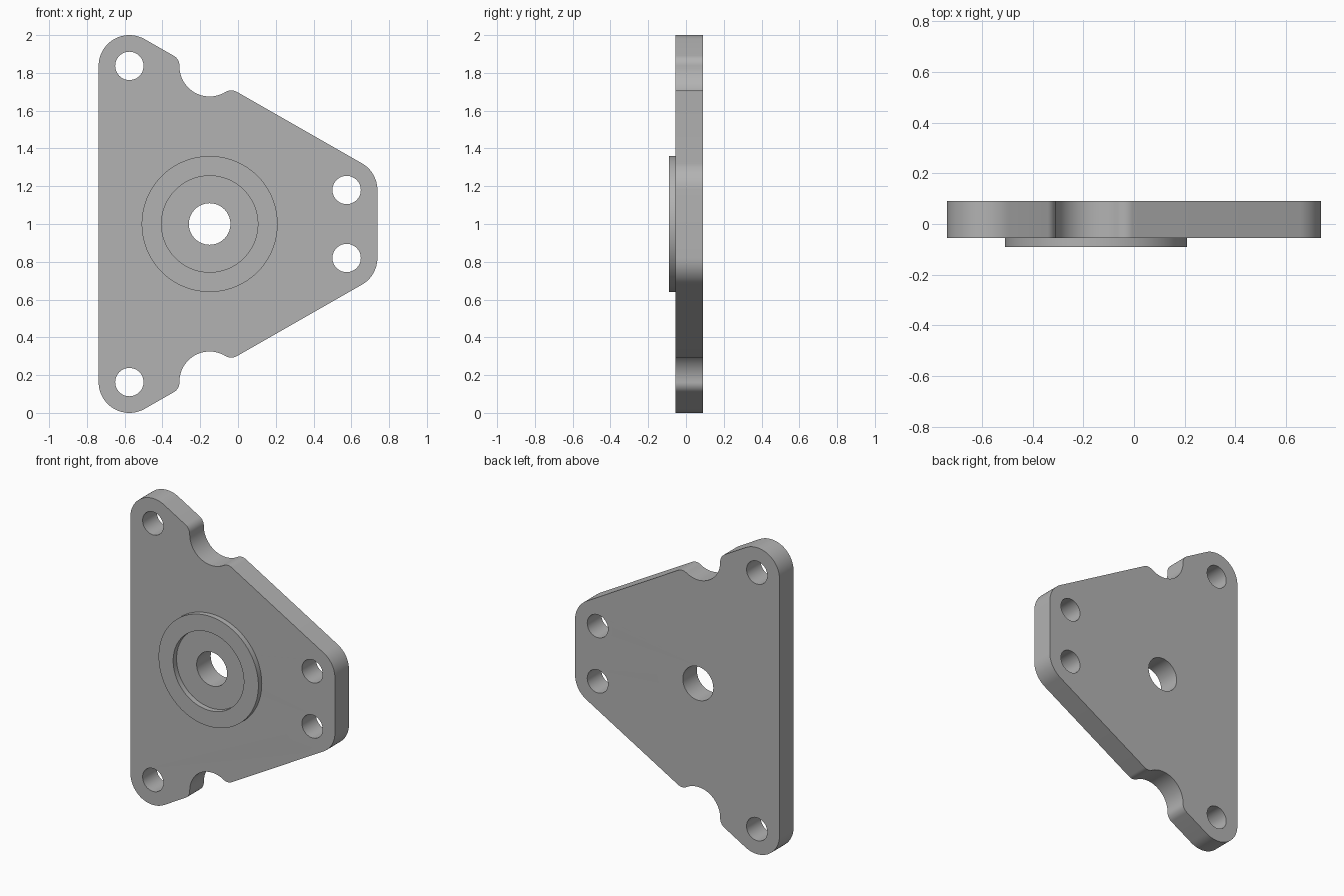
import bpy, bmesh
from math import sin, cos, pi, sqrt, atan2
from mathutils import Vector, Matrix

cube = bpy.data.objects.get("Cube")
if cube:
    bpy.data.objects.remove(cube, do_unlink=True)

grey = bpy.data.materials.new("plain grey")
grey.use_nodes = True
colour = (0.45, 0.45, 0.45, 1)
grey.diffuse_color = colour
grey.node_tree.nodes["Principled BSDF"].inputs["Base Color"].default_value = colour


def arc(centre, radius, start, end, steps=16):
    """Points along an arc, angles in radians."""
    return [Vector(centre) + radius * Vector((cos(a), sin(a)))
            for a in (start + (end - start) * i / steps for i in range(steps + 1))]


def circle(centre, radius, steps=64):
    return arc(centre, radius, 0, 2 * pi, steps)[:-1]


def slab(name, loops, y_front, y_back):
    """Upright slab from an outline and its holes, drawn in x and z."""
    curve = bpy.data.curves.new(name, "CURVE")
    curve.dimensions = "2D"
    curve.fill_mode = "BOTH"
    curve.extrude = (y_back - y_front) / 2
    for loop in loops:
        spline = curve.splines.new("POLY")
        spline.points.add(len(loop) - 1)
        for point, p in zip(spline.points, loop):
            point.co = (p.x, p.y, 0, 1)
        spline.use_cyclic_u = True
    temp = bpy.data.objects.new(name + " profile", curve)
    bpy.context.collection.objects.link(temp)
    bpy.context.view_layer.update()
    mesh = bpy.data.meshes.new_from_object(
        temp.evaluated_get(bpy.context.evaluated_depsgraph_get()))
    bpy.data.objects.remove(temp, do_unlink=True)

    bm = bmesh.new()
    bm.from_mesh(mesh)
    bmesh.ops.remove_doubles(bm, verts=bm.verts, dist=0.0001)
    bm.transform(Matrix.Translation((0, (y_front + y_back) / 2, 0))
                 @ Matrix.Rotation(pi / 2, 4, "X"))
    bmesh.ops.recalc_face_normals(bm, faces=bm.faces)
    bm.to_mesh(mesh)
    bm.free()
    mesh.materials.clear()
    mesh.materials.append(grey)
    obj = bpy.data.objects.new(name, mesh)
    bpy.context.collection.objects.link(obj)
    bpy.ops.object.select_all(action="DESELECT")
    obj.select_set(True)
    bpy.context.view_layer.objects.active = obj
    bpy.ops.object.shade_smooth_by_angle(angle=pi / 6)
    return obj


# Upper half of the outline, measured from the middle height
corner_r, notch_r, fillet_r = 0.163, 0.16, 0.06
far_corner, near_corner = Vector((-0.575, 0.837)), Vector((0.575, 0.18))
along = (near_corner - far_corner).normalized()
outward = Vector((-along.y, along.x))
slope = atan2(outward.y, outward.x)

# Round notch blended into the sloping edge by a fillet on each side
notch = Vector((-0.15, 0.835))
depth = (notch - far_corner).dot(outward) - corner_r
reach = sqrt((notch_r + fillet_r) ** 2 - (fillet_r + depth) ** 2)
foot = notch - outward * (depth + fillet_r)
left_fillet, right_fillet = foot - along * reach, foot + along * reach


def angle_to(a, b):
    return atan2(b.y - a.y, b.x - a.x)


left_a, right_a = angle_to(left_fillet, notch), angle_to(right_fillet, notch)
upper = arc(far_corner, corner_r, pi, slope, 24)
upper += arc(left_fillet, fillet_r, slope, left_a, 10)
upper += arc(notch, notch_r, left_a + pi, right_a + pi
             if right_a > left_a else right_a + 3 * pi, 24)[1:-1]
upper += arc(right_fillet, fillet_r, right_a % (2 * pi), slope, 10)
upper += arc(near_corner, corner_r, slope, 0, 12)

# Mirror for the lower half
middle = Vector((0, 1))
outline = [p + middle for p in upper]
outline += [Vector((p.x, -p.y)) + middle for p in reversed(upper)]

# Plate with bore and bolt holes
hub = Vector((-0.15, 1))
holes = [circle(hub, 0.11)]
for centre in (far_corner, near_corner):
    for side in (1, -1):
        holes.append(circle((centre.x, 1 + side * centre.y), 0.075, 48))
slab("mounting_plate", [outline] + holes, -0.055, 0.09)

# Raised ring around the bore
slab("raised_ring", [circle(hub, 0.36, 96), circle(hub, 0.255, 96)], -0.09, -0.055)
